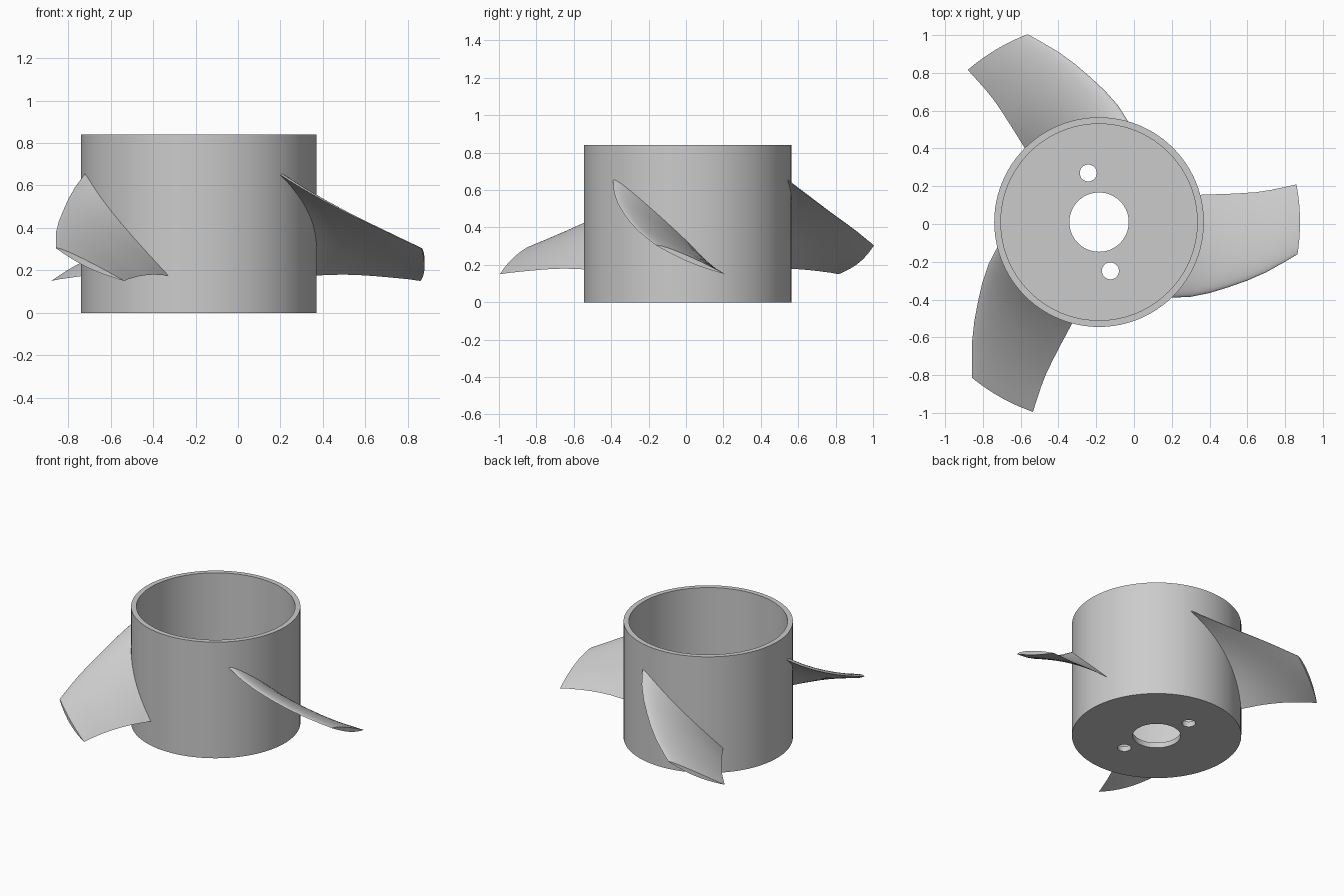
import bpy, bmesh
from math import sin, cos, radians, pi, tau

if "Cube" in bpy.data.objects:
    bpy.data.objects.remove(bpy.data.objects["Cube"])

CX, CY = -0.185, 0.01      # hub axis


def make_object(name, bm):
    bmesh.ops.recalc_face_normals(bm, faces=bm.faces)
    mesh = bpy.data.meshes.new(name)
    bm.to_mesh(mesh)
    bm.free()
    ob = bpy.data.objects.new(name, mesh)
    ob.location = (CX, CY, 0)
    bpy.context.collection.objects.link(ob)
    return ob


def smooth(ob):
    bpy.ops.object.select_all(action='DESELECT')
    ob.select_set(True)
    bpy.context.view_layer.objects.active = ob
    bpy.ops.object.shade_smooth_by_angle(angle=radians(35))


def bridge(bm, a, b):
    n = len(a)
    for i in range(n):
        j = (i + 1) % n
        bm.faces.new((a[i], a[j], b[j], b[i]))


# Hub: open cup with a centre bore, turned from a closed profile
profile = [(0.157, 0), (0.555, 0), (0.555, 0.84), (0.52, 0.84), (0.52, 0.038), (0.157, 0.038)]
N = 96
bm = bmesh.new()
rings = [[bm.verts.new((r * cos(tau * k / N), r * sin(tau * k / N), z)) for r, z in profile]
         for k in range(N)]
for k in range(N):
    bridge(bm, rings[k], rings[(k + 1) % N])
hub = make_object("hub", bm)

# Two bolt holes through the floor
for i, (x, y) in enumerate([(-0.057, 0.26), (0.06, -0.258)]):
    bpy.ops.mesh.primitive_cylinder_add(vertices=32, radius=0.045, depth=0.3,
                                        location=(CX + x, CY + y, 0.02))
    cutter = bpy.context.object
    cutter.name = f"bolt_hole_cutter_{i + 1}"
    mod = hub.modifiers.new("bolt_hole", 'BOOLEAN')
    mod.operation, mod.solver, mod.object = 'DIFFERENCE', 'EXACT', cutter
    bpy.context.view_layer.objects.active = hub
    bpy.ops.object.modifier_apply(modifier=mod.name)
    bpy.data.objects.remove(cutter, do_unlink=True)
smooth(hub)

# Blade stations: radius, high edge angle and z, low edge angle and z
stations = [
    (0.540, -47.6, 0.664, 15.5, 0.174),
    (0.555, -46.1, 0.650, 15.1, 0.175),
    (0.626, -39.2, 0.587, 13.6, 0.178),
    (0.695, -32.7, 0.530, 12.4, 0.180),
    (0.767, -26.7, 0.477, 11.5, 0.178),
    (0.844, -21.5, 0.428, 10.8, 0.173),
    (0.924, -16.7, 0.381, 10.6, 0.166),
    (1.007, -12.0, 0.334, 10.7, 0.158),
    (1.064, -9.2, 0.304, 10.8, 0.150),
]
M = 20


def bulge(t):
    # rounded at the high edge, tapering to the low edge
    return 1.9 * t ** 0.6 * (1 - t)


def section(bm, st, turn):
    r, a0, z0, a1, z1 = st
    f = (r - 0.54) / 0.524
    up = 0.075 * (1 - f) + 0.024 * f
    low = 0.015 * (1 - f) - 0.016 * f
    ts = [(1 - cos(pi * i / M)) / 2 for i in range(M + 1)]
    pts = [(t, up * bulge(t)) for t in ts]
    pts += [(t, low * sin(pi * t)) for t in ts[-2:0:-1]]
    ring = []
    for t, dz in pts:
        a = radians(a0 + (a1 - a0) * t) + turn
        ring.append(bm.verts.new((r * cos(a), r * sin(a), z0 + (z1 - z0) * t + dz)))
    return ring


# Three twisted blades, each section wrapped round the hub axis
for b in range(3):
    bm = bmesh.new()
    rings = [section(bm, st, b * tau / 3) for st in stations]
    for p, q in zip(rings, rings[1:]):
        bridge(bm, p, q)
    for ring in (rings[0], rings[-1]):
        n = len(ring)
        bm.faces.new((ring[0], ring[1], ring[n - 1]))
        for i in range(1, M - 1):
            bm.faces.new((ring[i], ring[i + 1], ring[n - i - 1], ring[n - i]))
        bm.faces.new((ring[M - 1], ring[M], ring[M + 1]))
    smooth(make_object(f"blade_{b + 1}", bm))
